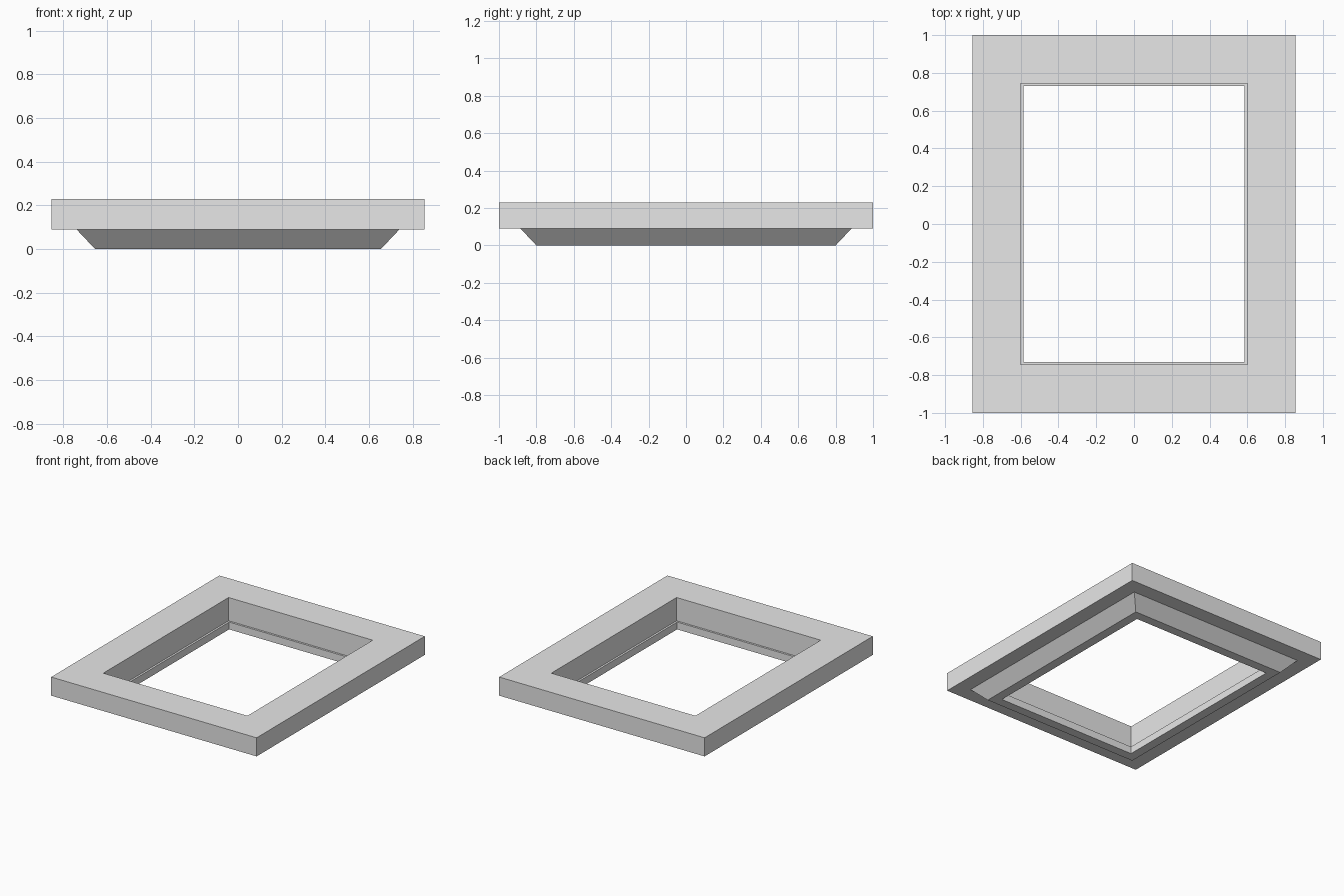
import bpy
import bmesh

cube = bpy.data.objects.get("Cube")
if cube:
    bpy.data.objects.remove(cube, do_unlink=True)

HALF_X, HALF_Y = 0.855, 1.0

# Moulding cross-section: (inset from the outer edge, height)
PROFILE = [
    (0.0, 0.23),     # outer top edge
    (0.0, 0.09),     # outer bottom edge
    (0.115, 0.09),   # start of the bevelled base
    (0.20, 0.0),     # foot of the bevel
    (0.27, 0.0),     # inner lip, bottom
    (0.27, 0.055),   # inner lip, top
    (0.255, 0.055),  # ledge against the opening wall
    (0.255, 0.23),   # opening, top edge
]
CORNERS = [(-1, -1), (1, -1), (1, 1), (-1, 1)]


def grey_material():
    mat = bpy.data.materials.new("plain_grey")
    colour = (0.8, 0.8, 0.8, 1.0)
    mat.use_nodes = True
    mat.diffuse_color = colour
    mat.node_tree.nodes["Principled BSDF"].inputs["Base Color"].default_value = colour
    return mat


def mitred_frame(name, profile, mat):
    """Sweep the closed profile around a rectangle with mitred corners."""
    bm = bmesh.new()
    rings = [[bm.verts.new((sx * (HALF_X - d), sy * (HALF_Y - d), z))
              for d, z in profile] for sx, sy in CORNERS]
    count = len(profile)
    for i, ring in enumerate(rings):
        following = rings[(i + 1) % len(rings)]
        for j in range(count):
            k = (j + 1) % count
            bm.faces.new((ring[j], ring[k], following[k], following[j]))
    bmesh.ops.recalc_face_normals(bm, faces=bm.faces)
    mesh = bpy.data.meshes.new(name)
    bm.to_mesh(mesh)
    bm.free()
    mesh.materials.append(mat)
    obj = bpy.data.objects.new(name, mesh)
    bpy.context.collection.objects.link(obj)
    return obj


# Rectangular frame with a bevelled base and an inner ledge
mitred_frame("frame", PROFILE, grey_material())
